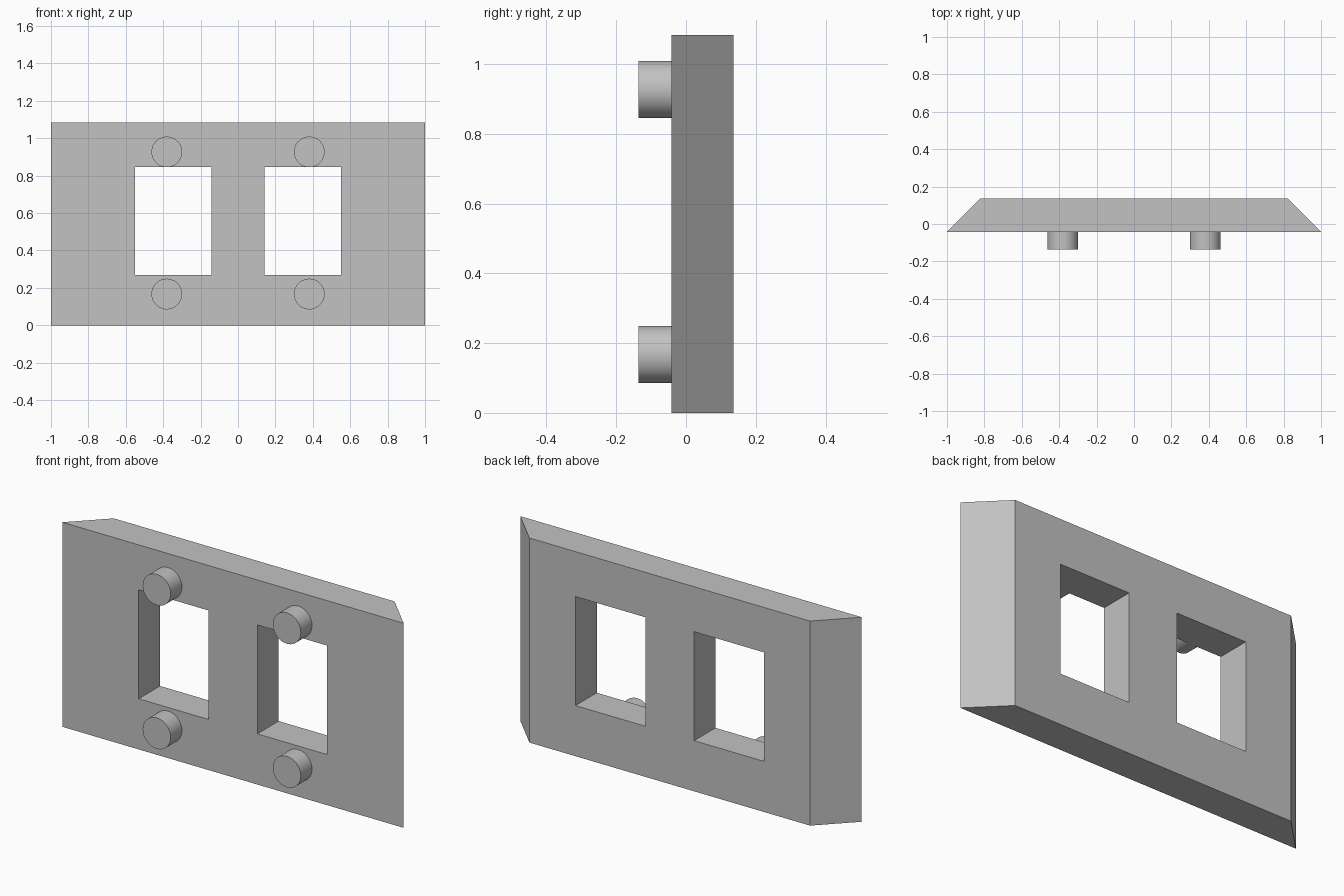
import bpy
import bmesh
import math

WIDTH, HEIGHT = 2.0, 1.083
FRONT, BACK = -0.042, 0.136
BEVEL = BACK - FRONT            # end faces slope at 45 degrees
WINDOW_X, WINDOW_Z = (0.143, 0.552), (0.268, 0.845)
PEG_X, PEG_Z, PEG_R, PEG_TIP = 0.381, (0.167, 0.927), 0.082, -0.136

if "Cube" in bpy.data.objects:
    bpy.data.objects.remove(bpy.data.objects["Cube"], do_unlink=True)

grey = bpy.data.materials.new("plain grey")
grey.use_nodes = True
grey.diffuse_color = (0.54, 0.54, 0.54, 1)
grey.node_tree.nodes["Principled BSDF"].inputs["Base Color"].default_value = grey.diffuse_color


def prism(name, outline, z0, z1):
    """Extrude an (x, y) outline upwards from z0 to z1."""
    bm = bmesh.new()
    base = bm.faces.new([bm.verts.new((x, y, z0)) for x, y in outline])
    top = bmesh.ops.extrude_face_region(bm, geom=[base])["geom"]
    bmesh.ops.translate(bm, vec=(0, 0, z1 - z0),
                        verts=[v for v in top if isinstance(v, bmesh.types.BMVert)])
    bmesh.ops.recalc_face_normals(bm, faces=bm.faces)
    mesh = bpy.data.meshes.new(name)
    bm.to_mesh(mesh)
    bm.free()
    mesh.materials.append(grey)
    obj = bpy.data.objects.new(name, mesh)
    bpy.context.collection.objects.link(obj)
    return obj


# Plate with sloping ends
half = WIDTH / 2
plate = prism("plate", [(-half, FRONT), (half, FRONT),
                        (half - BEVEL, BACK), (BEVEL - half, BACK)], 0, HEIGHT)

# Two rectangular openings cut right through
for side in (-1, 1):
    a, b = (side * x for x in WINDOW_X)
    cutter = prism("opening_cutter", [(a, -1), (b, -1), (b, 1), (a, 1)], *WINDOW_Z)
    cutter.hide_render = True
    cut = plate.modifiers.new("opening", 'BOOLEAN')
    cut.operation = 'DIFFERENCE'
    cut.solver = 'EXACT'
    cut.object = cutter
    bpy.context.view_layer.objects.active = plate
    bpy.ops.object.modifier_apply(modifier=cut.name)
    bpy.data.objects.remove(cutter, do_unlink=True)

# Four round pegs on the front
for side, side_name in ((-1, "right"), (1, "left")):
    for z, level in zip(PEG_Z, ("lower", "upper")):
        bpy.ops.mesh.primitive_cylinder_add(
            vertices=48, radius=PEG_R, depth=FRONT - PEG_TIP,
            location=(side * PEG_X, (FRONT + PEG_TIP) / 2, z),
            rotation=(math.pi / 2, 0, 0))
        peg = bpy.context.object
        peg.name = f"{level}_{side_name}_peg"
        peg.data.materials.append(grey)
        bpy.ops.object.shade_smooth_by_angle(angle=math.radians(30))
